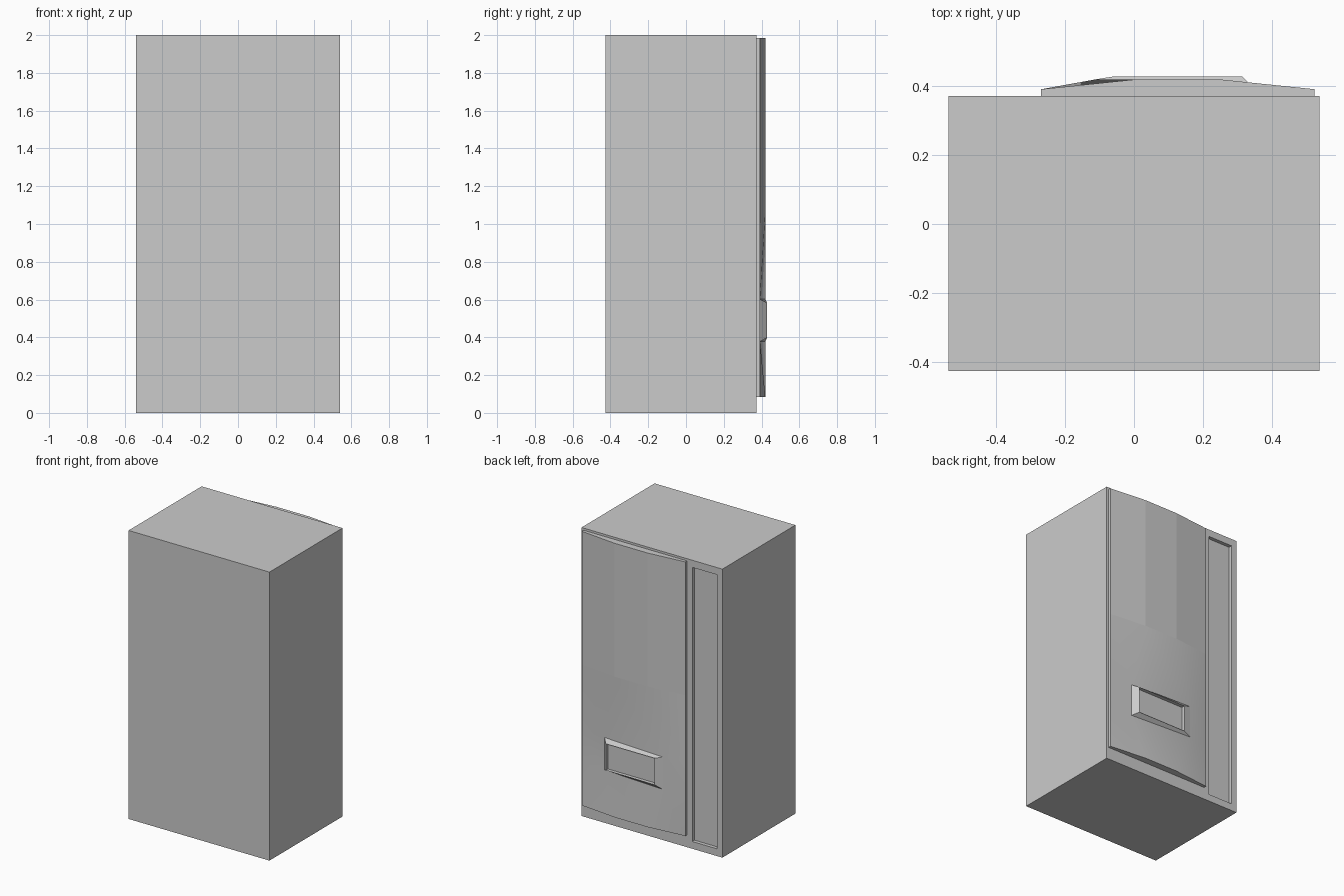
import bpy, bmesh

if "Cube" in bpy.data.objects:
    bpy.data.objects.remove(bpy.data.objects["Cube"])


def finish(bm, name):
    bmesh.ops.recalc_face_normals(bm, faces=bm.faces)
    mesh = bpy.data.meshes.new(name)
    bm.to_mesh(mesh)
    bm.free()
    obj = bpy.data.objects.new(name, mesh)
    bpy.context.collection.objects.link(obj)
    return obj


def inset_rect(bm, face, x0, x1, z0, z1, y):
    """Inset a back-facing face and move the inner rectangle into place."""
    bmesh.ops.inset_individual(bm, faces=[face], thickness=0.005)
    c = face.calc_center_median()
    for v in face.verts:
        v.co = (x0 if v.co.x < c.x else x1, y, z0 if v.co.z < c.z else z1)


# Cabinet: plain box with a tall shallow control panel recess
bm = bmesh.new()
bmesh.ops.create_cube(bm, size=1)
for v in bm.verts:
    v.co = (v.co.x * 1.08, v.co.y * 0.80 - 0.027, v.co.z * 2 + 1)
face = max(bm.faces, key=lambda f: f.calc_center_median().y)
panel = (-0.50, -0.31, 0.05, 1.95)
inset_rect(bm, face, *panel, 0.373)
inset_rect(bm, face, *panel, 0.348)
finish(bm, "cabinet")

# Door: faceted bowed sheet, pinched around the delivery hatch
bow_x, bow_y = (-0.27, 0.0, 0.255, 0.525), (0.392, 0.42, 0.42, 0.392)
hatch_x, hatch_y = (-0.27, -0.115, 0.35, 0.525), (0.392, 0.42, 0.392, 0.392)
rows = [(0.085, bow_x, bow_y), (0.378, hatch_x, hatch_y),
        (0.602, hatch_x, hatch_y), (1.06, bow_x, bow_y), (1.985, bow_x, bow_y)]
bm = bmesh.new()
grid = [[bm.verts.new((x, y, z)) for x, y in zip(xs, ys)] for z, xs, ys in rows]
hatch = None
for r in range(4):
    for c in range(3):
        f = bm.faces.new((grid[r][c], grid[r][c + 1],
                          grid[r + 1][c + 1], grid[r + 1][c]))
        f.smooth = r < 3
        if (r, c) == (1, 1):
            hatch = f
bmesh.ops.recalc_face_normals(bm, faces=bm.faces)

# Door rim running back to the cabinet
rim = [e for e in bm.edges if e.is_boundary]
new = bmesh.ops.extrude_edge_only(bm, edges=rim)["geom"]
for g in new:
    if isinstance(g, bmesh.types.BMVert):
        g.co.y = 0.373
    elif isinstance(g, bmesh.types.BMFace):
        g.smooth = False

# Delivery hatch: sloped surround, then a shallow pocket
hatch.smooth = False
mouth = (-0.06, 0.315, 0.398, 0.582)
inset_rect(bm, hatch, *mouth, 0.429)
inset_rect(bm, hatch, *mouth, 0.404)

# Crisp edges wherever a flat face meets its neighbour
for e in bm.edges:
    e.smooth = all(f.smooth for f in e.link_faces)
finish(bm, "door")
